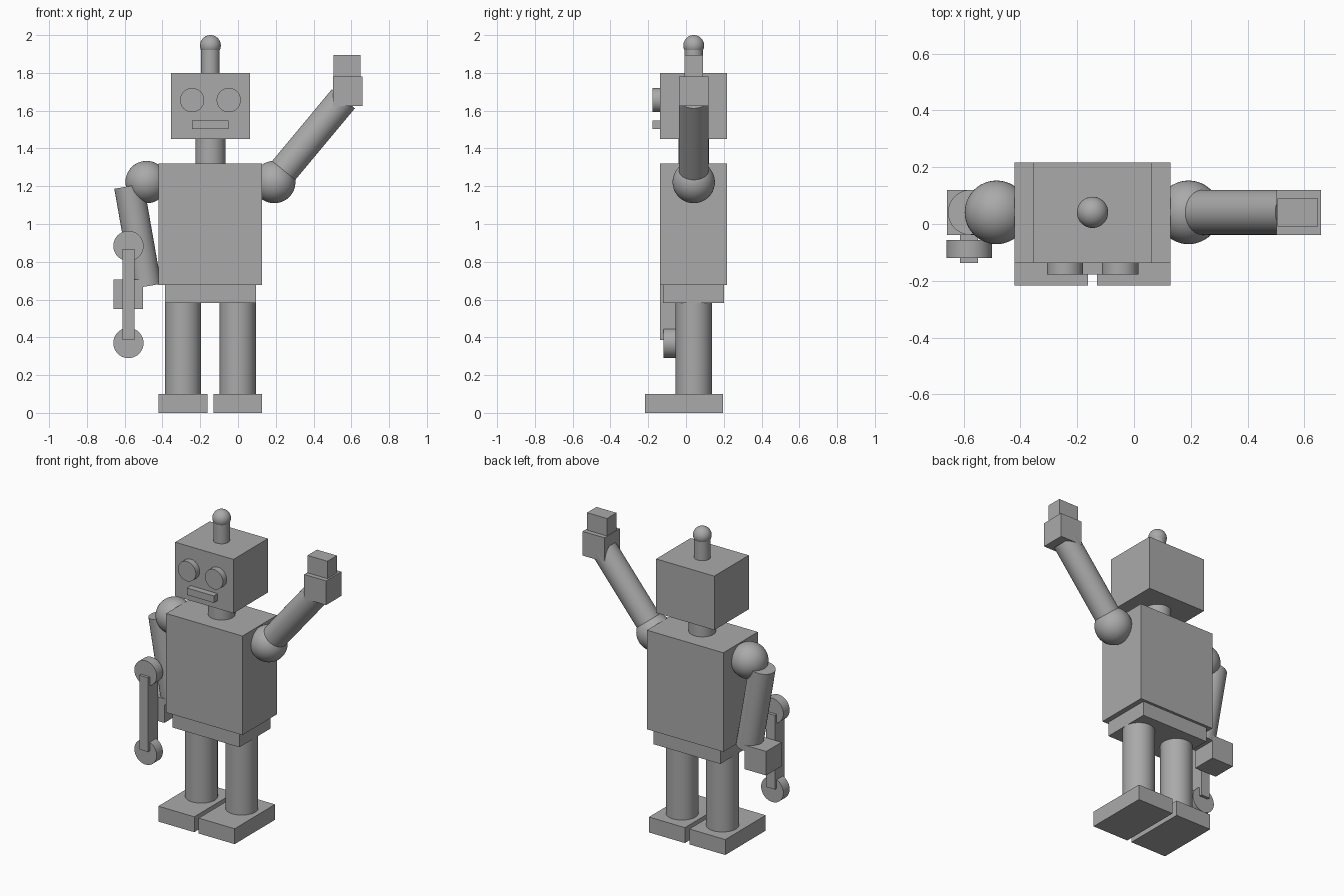
import bpy
import math
from mathutils import Vector

cube = bpy.data.objects.get("Cube")
if cube:
    bpy.data.objects.remove(cube, do_unlink=True)

grey = bpy.data.materials.new("plain grey")
grey.use_nodes = True
colour = (0.4, 0.4, 0.4, 1)
grey.diffuse_color = colour
grey.node_tree.nodes["Principled BSDF"].inputs["Base Color"].default_value = colour

MID_X, MID_Y = -0.146, 0.041      # axis of the body
FRONT, BACK = -0.137, 0.217       # depth of head and torso


def finish(name, smooth=False):
    ob = bpy.context.object
    ob.name = ob.data.name = name
    ob.data.materials.append(grey)
    bpy.ops.object.transform_apply(location=False, rotation=True, scale=True)
    if smooth:
        bpy.ops.object.shade_smooth_by_angle(angle=math.radians(35))
    return ob


def box(name, x, y, z):
    """Box from (low, high) pairs on each axis."""
    bpy.ops.mesh.primitive_cube_add(size=1, location=[sum(p) / 2 for p in (x, y, z)])
    bpy.context.object.scale = [p[1] - p[0] for p in (x, y, z)]
    return finish(name)


def rod(name, start, end, radius):
    """Cylinder between two points."""
    a, b = Vector(start), Vector(end)
    bpy.ops.mesh.primitive_cylinder_add(vertices=48, radius=radius,
                                        depth=(b - a).length, location=(a + b) / 2)
    bpy.context.object.rotation_euler = (b - a).to_track_quat('Z', 'Y').to_euler()
    return finish(name, True)


def ball(name, centre, radius):
    bpy.ops.mesh.primitive_uv_sphere_add(segments=48, ring_count=24,
                                         radius=radius, location=centre)
    return finish(name, True)


# Torso, hips and neck
box("torso", (-0.42, 0.128), (FRONT, BACK), (0.677, 1.32))
box("hips", (-0.387, 0.095), (-0.121, 0.2), (0.583, 0.677))
rod("neck", (MID_X, MID_Y, 1.32), (MID_X, MID_Y, 1.45), 0.08)

# Head with antenna and mouth
box("head", (-0.355, 0.063), (FRONT, BACK), (1.45, 1.8))
rod("antenna", (MID_X, MID_Y, 1.8), (MID_X, MID_Y, 1.95), 0.049)
ball("antenna_tip", (MID_X, MID_Y, 1.945), 0.055)
box("mouth", (-0.243, -0.05), (-0.177, FRONT), (1.503, 1.548))

# Paired parts on both sides of the body axis
for side, s in (("right", -1), ("left", 1)):
    eye_x, leg_x = MID_X + s * 0.097, MID_X + s * 0.145
    rod(side + "_eye", (eye_x, FRONT, 1.656), (eye_x, -0.177, 1.656), 0.064)
    rod(side + "_leg", (leg_x, MID_Y, 0.1), (leg_x, MID_Y, 0.583), 0.096)
    foot = sorted((MID_X + s * 0.016, MID_X + s * 0.274))
    box(side + "_foot", foot, (-0.217, 0.197), (0, 0.1))
    ball(side + "_shoulder", (MID_X + s * 0.338, MID_Y, 1.222), 0.112)

# Lowered right arm and hand
rod("right_arm", (-0.577, MID_Y, 1.2), (-0.484, MID_Y, 0.67), 0.079)
box("right_hand", (-0.659, -0.502), (-0.038, 0.119), (0.55, 0.706))

# Raised left arm, hand and fingers
rod("left_arm", (0.214, MID_Y, 1.25), (0.558, MID_Y, 1.663), 0.079)
box("left_hand", (0.502, 0.659), (-0.038, 0.119), (1.625, 1.782))
box("left_fingers", (0.505, 0.648), (-0.008, 0.089), (1.782, 1.895))

# Tool held in the right hand: a bar with a disc at each end
box("tool_bar", (-0.612, -0.549), (-0.138, -0.037), (0.387, 0.868))
for name, z in (("upper_tool_disc", 0.884), ("lower_tool_disc", 0.37)):
    rod(name, (-0.58, -0.12, z), (-0.58, -0.056, z), 0.08)
